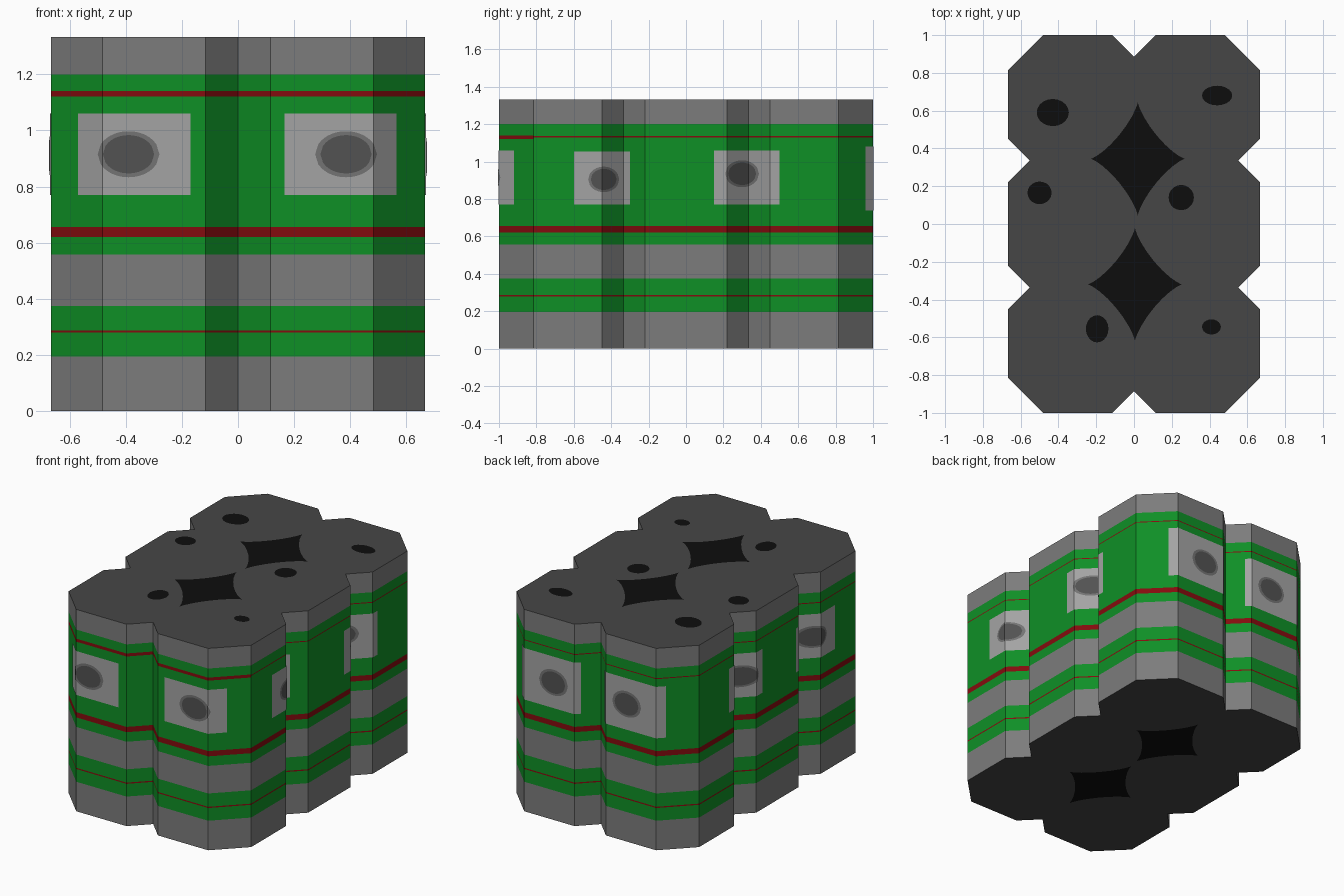
import bpy, bmesh, math

if "Cube" in bpy.data.objects:
    bpy.data.objects.remove(bpy.data.objects["Cube"])

def srgb(r, g, b):
    return tuple((c / 255 / 12.92) if c <= 10 else ((c / 255 + 0.055) / 1.055) ** 2.4 for c in (r, g, b)) + (1,)

COLOURS = {"band grey": (124, 124, 124), "green": (15, 144, 38), "dark red": (132, 12, 14),
           "label grey": (164, 164, 164), "ring grey": (116, 116, 116), "core grey": (82, 82, 82),
           "lid grey": (70, 70, 70), "black": (13, 13, 13)}
MATS = {}
for name, col in COLOURS.items():
    MATS[name] = bpy.data.materials.new(name)
    MATS[name].diffuse_color = srgb(*col)

def make(name, verts, faces, mats, indices=None):
    me = bpy.data.meshes.new(name)
    me.from_pydata(verts, [], faces)
    for m in mats:
        me.materials.append(MATS[m])
    if indices:
        me.polygons.foreach_set("material_index", indices)
    ob = bpy.data.objects.new(name, me)
    bpy.context.collection.objects.link(ob)
    return ob

# Outline of six merged octagonal cans: one quarter, then mirrored (counter-clockwise)
quarter = [(0.667, 0.22), (0.552, 0.335), (0.667, 0.45), (0.667, 0.815), (0.482, 1), (0.115, 1)]
q2 = [(-x, y) for x, y in reversed(quarter)]
half = quarter + [(0, 0.885)] + q2
outline = half + [(-x, -y) for x, y in half]
n = len(outline)

# Can bodies: stacked colour bands
H = 1.333
levels = [0, 0.195, 0.279, 0.287, 0.375, 0.557, 0.62, 0.655, 1.12, 1.13, 1.136, 1.14, 1.2, H]
G, N, R, L = 0, 1, 2, 3
band = [G, N, R, N, G, N, R, N, N, R, N, N, G]
verts = [(x, y, z) for z in levels for x, y in outline]
faces, idx = [], []
for k, colour in enumerate(band):
    for i in range(n):
        j = (i + 1) % n
        faces.append((k * n + i, k * n + j, (k + 1) * n + j, (k + 1) * n + i))
        front = outline[i][1] + outline[j][1] < -1.7
        idx.append(R if front and k in (8, 10) else colour)   # wider stripe on the front
faces += [tuple(reversed(range(n))), tuple(range((len(levels) - 1) * n, len(levels) * n))]
idx += [L, L]
make("can_bodies", verts, faces, ["band grey", "green", "dark red", "lid grey"], idx)

# Surface depth along each viewing axis, as (distance from centre, depth)
END = [(0, 0.885), (0.115, 1), (0.482, 1), (0.667, 0.815)]
SIDE = [(0, 0.667), (0.22, 0.667), (0.335, 0.552), (0.45, 0.667), (0.815, 0.667), (1, 0.482)]

def depth(table, u):
    u = abs(u)
    for (a, da), (b, db) in zip(table, table[1:]):
        if u <= b:
            return da + (db - da) * (u - a) / (b - a)
    return table[-1][1]

def wrap_plate(name, face, u0, u1, zc, half_height, mat, lift, steps):
    """Thin plate that follows the faceted wall between u0 and u1."""
    table = END if face in ("front", "back") else SIDE
    us = {u0 + (u1 - u0) * i / steps for i in range(steps + 1)}
    us |= {s * a for a, _ in table for s in (1, -1) if u0 < s * a < u1}
    us = sorted(us)
    vs = []
    for u in us:
        d = depth(table, u) + lift
        x, y = {"front": (u, -d), "back": (u, d), "right": (d, u), "left": (-d, u)}[face]
        h = half_height(u)
        vs += [(x, y, zc - h), (x, y, zc + h)]
    fs = [(2 * i, 2 * i + 2, 2 * i + 3, 2 * i + 1) for i in range(len(us) - 1)]
    if face in ("back", "left"):
        fs = [f[::-1] for f in fs]
    make(name, vs, fs, [mat])

def oval(uc, ru, rz):
    return lambda u: max(rz * math.sqrt(max(0, 1 - ((u - uc) / ru) ** 2)), 1e-4)

# Labels: face, left, right, bottom, top, oval centre u and z, oval radii
labels = [("front", -0.57, -0.17, 0.77, 1.06, -0.39, 0.915, 0.11, 0.082),
          ("front", 0.165, 0.565, 0.77, 1.06, 0.385, 0.915, 0.11, 0.082),
          ("back", -0.525, -0.085, 0.74, 1.08, -0.27, 0.91, 0.105, 0.085),
          ("back", 0.085, 0.525, 0.74, 1.08, 0.265, 0.91, 0.105, 0.085),
          ("right", -0.60, -0.30, 0.77, 1.055, -0.44, 0.905, 0.083, 0.068),
          ("right", 0.15, 0.50, 0.77, 1.06, 0.30, 0.935, 0.09, 0.072),
          ("left", -0.60, -0.19, 0.77, 1.06, -0.42, 0.91, 0.09, 0.072),
          ("left", 0.16, 0.51, 0.77, 1.06, 0.29, 0.91, 0.09, 0.072)]
for i, (f, a, b, z0, z1, uc, zc, ru, rz) in enumerate(labels):
    wrap_plate(f"label_{i}", f, a, b, (z0 + z1) / 2, lambda u: (z1 - z0) / 2, "label grey", 0.003, 1)
    wrap_plate(f"label_ring_{i}", f, uc - ru, uc + ru, zc, oval(uc, ru, rz), "ring grey", 0.005, 20)
    k = 0.83
    wrap_plate(f"label_core_{i}", f, uc - ru * k, uc + ru * k, zc, oval(uc, ru * k, rz * k), "core grey", 0.007, 20)

# Lid markings: ovals on the top
for i, (x, y, rx, ry) in enumerate([(-0.43, 0.59, 0.085, 0.072), (0.44, 0.68, 0.08, 0.052),
                                    (-0.5, 0.165, 0.064, 0.06), (0.25, 0.14, 0.067, 0.067),
                                    (-0.195, -0.555, 0.06, 0.072), (0.41, -0.545, 0.05, 0.04)]):
    ring = [(x + rx * math.cos(t * math.pi / 10), y + ry * math.sin(t * math.pi / 10), H + 0.003) for t in range(20)]
    make(f"lid_opening_{i}", ring, [tuple(range(20))], ["black"])

# Gaps between the cans: four-pointed stars on top and bottom
for i, (x, y) in enumerate([(0.02, 0.345), (0.005, -0.32)]):
    for side, z in (("top", H + 0.003), ("bottom", -0.003)):
        pts = [(x, y, z)]
        for t in range(40):
            c, s = math.cos(t * math.pi / 20), math.sin(t * math.pi / 20)
            pts.append((x + 0.25 * math.copysign(abs(c) ** 2.6, c), y + 0.3 * math.copysign(abs(s) ** 2.6, s), z))
        fs = [(0, 1 + t, 1 + (t + 1) % 40) for t in range(40)]
        if side == "bottom":
            fs = [f[::-1] for f in fs]
        make(f"gap_{side}_{i}", pts, fs, ["black"])

for m in bpy.data.materials:
    if m.users and not m.is_grease_pencil:
        m.use_nodes = True
        m.node_tree.nodes["Principled BSDF"].inputs["Base Color"].default_value = m.diffuse_color
